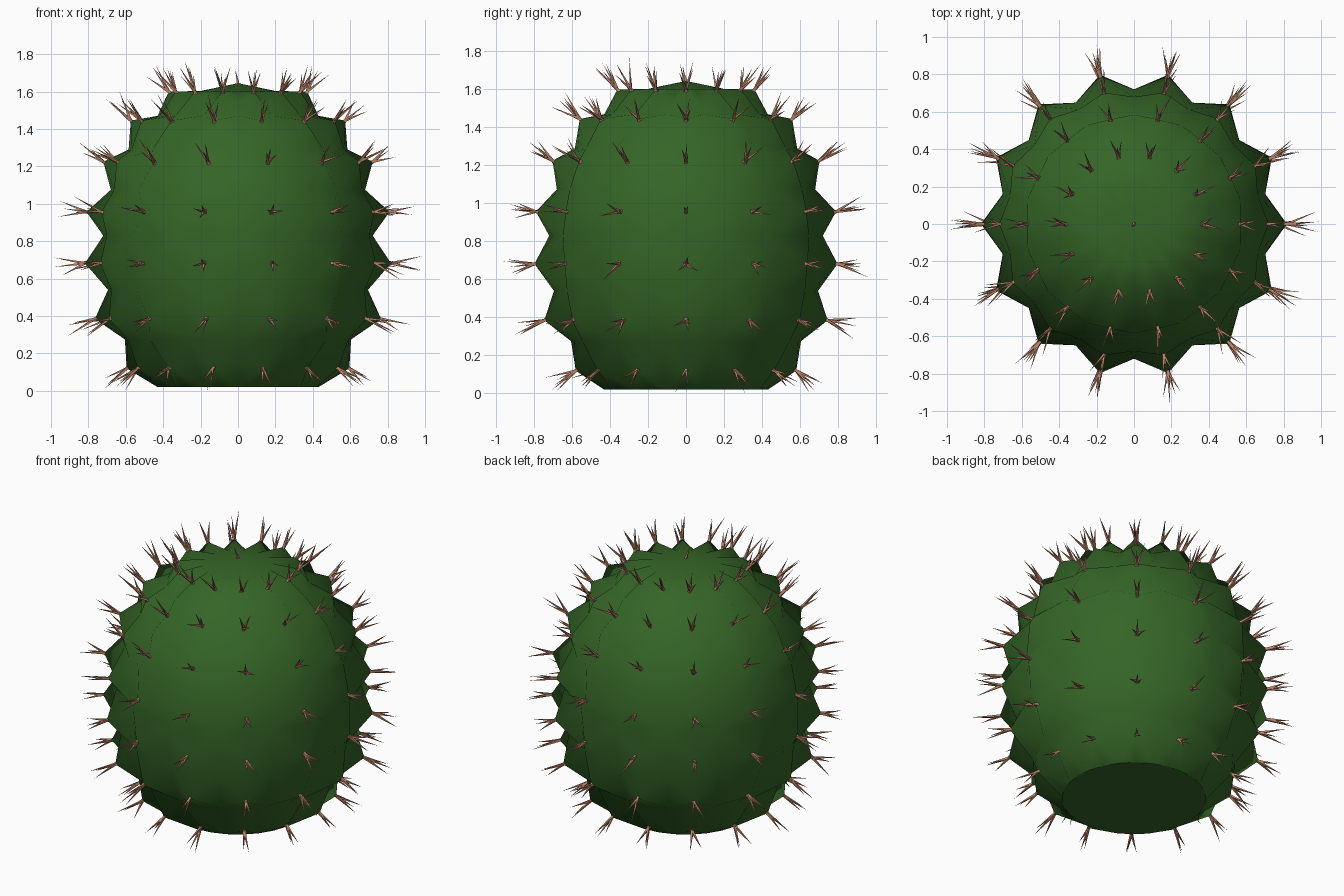
import bpy, bmesh, math, random
from mathutils import Vector

if "Cube" in bpy.data.objects:
    bpy.data.objects.remove(bpy.data.objects["Cube"])

random.seed(7)
COLS = 14                      # columns of tubercles around the body
SEGS = COLS * 2


def material(name, col):
    m = bpy.data.materials.new(name)
    m.diffuse_color = (*col, 1)
    m.use_nodes = True
    m.node_tree.nodes["Principled BSDF"].inputs["Base Color"].default_value = m.diffuse_color
    return m


def make_object(name, bm, mat, angle):
    bmesh.ops.recalc_face_normals(bm, faces=bm.faces)
    me = bpy.data.meshes.new(name)
    bm.to_mesh(me)
    bm.free()
    ob = bpy.data.objects.new(name, me)
    bpy.context.collection.objects.link(ob)
    me.materials.append(mat)
    bpy.ops.object.select_all(action='DESELECT')
    ob.select_set(True)
    bpy.context.view_layer.objects.active = ob
    bpy.ops.object.shade_smooth_by_angle(angle=math.radians(angle))
    return ob


def polar(r, a, z):
    return Vector((r * math.cos(a), r * math.sin(a), z))


# Rings from bottom to top: base (r, z), and the raised tip (r, z) where there is one
rings = [
    ((.43, .02), None), ((.525, .17), (.595, .12)),
    ((.605, .275), None), ((.665, .42), (.765, .385)),
    ((.695, .54), None), ((.718, .69), (.818, .682)),
    ((.72, .83), None), ((.705, .94), (.81, .957)),
    ((.68, 1.075), None), ((.639, 1.17), (.72, 1.225)),
    ((.585, 1.29), None), ((.512, 1.38), (.573, 1.445)),
    ((.43, 1.47), None), ((.33, 1.54), (.37, 1.60)),
    ((.2, 1.603), None),
]

# Body with pointed tubercles
bm = bmesh.new()
loops, tips = [], []
for base, tip in rings:
    loop = []
    for i in range(SEGS):
        a = i * math.tau / SEGS
        raised = tip is not None and i % 2 == 0
        r, z = tip if raised else base
        p = polar(r, a, z)
        loop.append(bm.verts.new(p))
        if raised:
            tips.append((p, (p - polar(base[0], a, base[1])).normalized()))
    loops.append(loop)
for lo, hi in zip(loops, loops[1:]):
    for i in range(SEGS):
        j = (i + 1) % SEGS
        # split each quad from the raised tip to keep the pyramids symmetric
        quad = [lo[i], lo[j], hi[j], hi[i]]
        k = (loops.index(lo) + i) % 2
        if k == 0:
            bm.faces.new((quad[0], quad[1], quad[3]))
            bm.faces.new((quad[1], quad[2], quad[3]))
        else:
            bm.faces.new((quad[0], quad[1], quad[2]))
            bm.faces.new((quad[0], quad[2], quad[3]))
apex = bm.verts.new((0, 0, 1.645))
for i in range(SEGS):
    bm.faces.new((loops[-1][i], loops[-1][(i + 1) % SEGS], apex))
bm.faces.new(loops[0][::-1])
body = make_object("cactus_body", bm, material("cactus_green", (.035, .13, .02)), 180)
# crisp edge around the flat underside
for e in body.data.edges:
    e.use_edge_sharp = all(body.data.vertices[v].co.z < .03 for v in e.vertices)

# Spines: small four-sided cones fanned out from every tip
bm = bmesh.new()


def spine(p, d, length, radius=.011):
    u = d.orthogonal().normalized()
    v = d.cross(u)
    ring = [bm.verts.new(p - d * .015 + radius * (u * math.cos(t) + v * math.sin(t)))
            for t in (k * math.tau / 4 for k in range(4))]
    end = bm.verts.new(p + d * length)
    for k in range(4):
        bm.faces.new((ring[k], ring[(k + 1) % 4], end))
    bm.faces.new(ring[::-1])


def cluster(p, n, count):
    u = n.orthogonal().normalized()
    v = n.cross(u)
    start = random.uniform(0, math.tau)
    for k in range(count):
        t = start + k * math.tau / count + random.uniform(-.4, .4)
        tilt = random.uniform(.1, .5)
        d = (n + tilt * (u * math.cos(t) + v * math.sin(t))).normalized()
        length = random.uniform(.11, .18)
        if d.z < 0:
            length = min(length, p.z / -d.z)
        spine(p, d, length)


for p, n in tips:
    cluster(p, n, 3)
spine(Vector((0, 0, 1.645)), Vector((-.2, -.25, 1)).normalized(), .08)
make_object("spines", bm, material("spine_brown", (.5, .23, .14)), 30)
